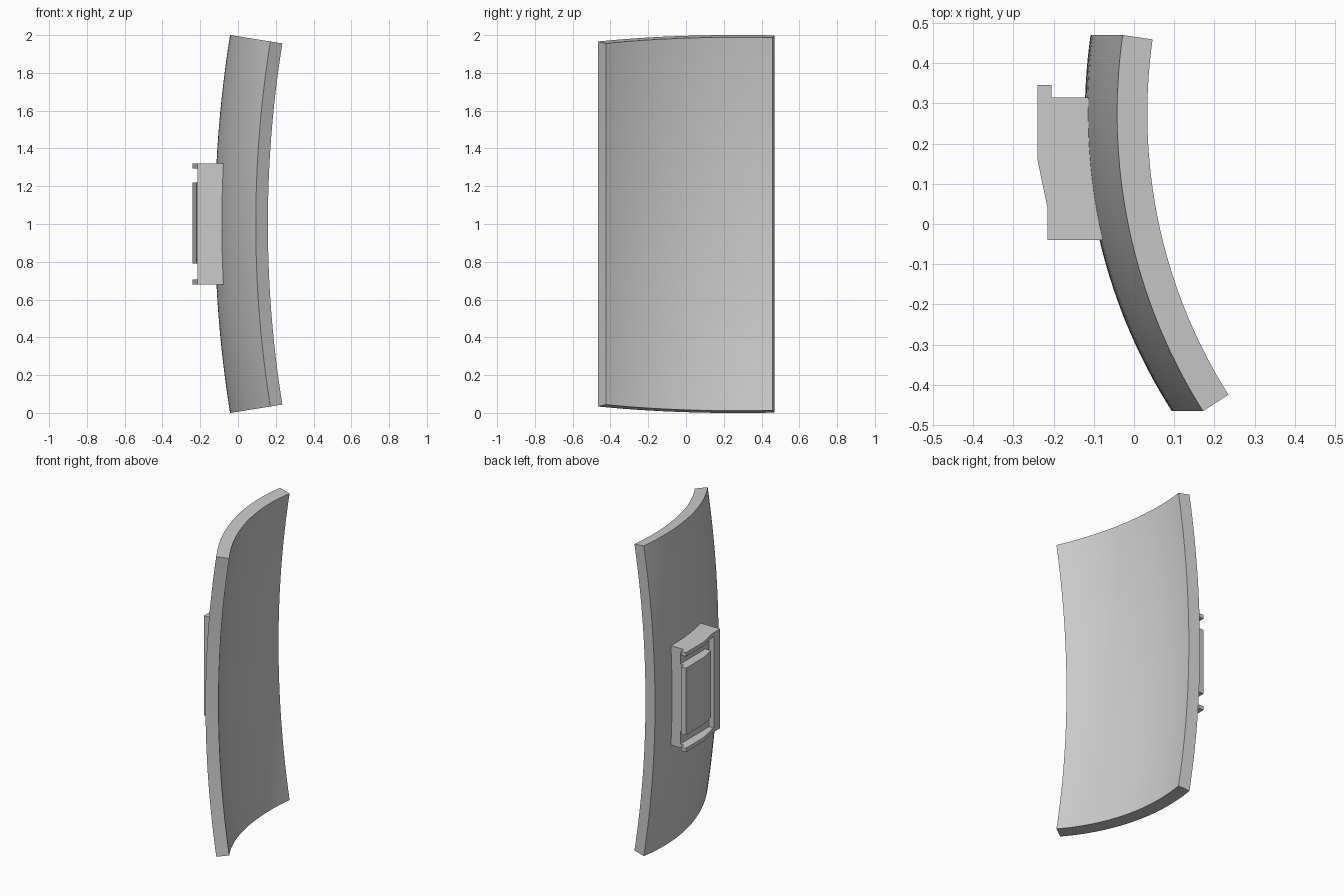
import bpy, bmesh
from math import sin, cos, radians

cube = bpy.data.objects.get("Cube")
if cube:
    bpy.data.objects.remove(cube)

grey = bpy.data.materials.new("plain grey")
grey.use_nodes = True
grey.diffuse_color = (0.6, 0.6, 0.6, 1)
grey.node_tree.nodes["Principled BSDF"].inputs["Base Color"].default_value = (0.6, 0.6, 0.6, 1)


def add_object(name, bm):
    bmesh.ops.recalc_face_normals(bm, faces=bm.faces[:])
    mesh = bpy.data.meshes.new(name)
    bm.to_mesh(mesh)
    bm.free()
    mesh.materials.append(grey)
    obj = bpy.data.objects.new(name, mesh)
    bpy.context.collection.objects.link(obj)
    return obj


def prism(name, profile, z0, z1):
    """Extrude a plan outline upwards from z0 to z1."""
    bm = bmesh.new()
    face = bm.faces.new([bm.verts.new((x, y, z0)) for x, y in profile])
    new = bmesh.ops.extrude_face_region(bm, geom=[face])["geom"]
    verts = [v for v in new if isinstance(v, bmesh.types.BMVert)]
    bmesh.ops.translate(bm, verts=verts, vec=(0, 0, z1 - z0))
    return add_object(name, bm)


# Curved panel: an arc-shaped plan section swept around a distant horizontal axis
ARC_X, ARC_Y, RADIUS, THICK = 1.25, 0.274, 1.372, 0.076
AXIS_X, HALF_SWEEP = 6.17, radians(9.15)
START, END = radians(-32.6), radians(8.2)
N = 32

section = []
for r, steps in ((RADIUS, range(N + 1)), (RADIUS - THICK, range(N, -1, -1))):
    for i in steps:
        a = START + (END - START) * i / N
        section.append((ARC_X - r * cos(a), ARC_Y + r * sin(a)))

bm = bmesh.new()
rings = []
for j in range(N + 1):
    t = HALF_SWEEP * (2 * j / N - 1)
    rings.append([bm.verts.new((AXIS_X - (AXIS_X - x) * cos(t), y, 1 + (AXIS_X - x) * sin(t)))
                  for x, y in section])
count = len(section)
for low, high in zip(rings, rings[1:]):
    for i in range(count):
        k = (i + 1) % count
        bm.faces.new((low[i], low[k], high[k], high[i]))
for ring in (rings[0], rings[-1]):
    for i in range(N):
        bm.faces.new((ring[i], ring[i + 1], ring[count - 2 - i], ring[count - 1 - i]))
panel = add_object("curved_panel", bm)
bpy.ops.object.select_all(action='DESELECT')
panel.select_set(True)
bpy.context.view_layer.objects.active = panel
bpy.ops.object.shade_smooth_by_angle(angle=radians(30))

# Mount plate on the convex side
INNER, FLOOR = -0.07, -0.18
BOTTOM, TOP, RAIL = 0.68, 1.32, 0.025
prism("mount_base", [(INNER, -0.04), (INNER, 0.315), (FLOOR, 0.315), (FLOOR, -0.04)], BOTTOM, TOP)

# End wall closing the recess
prism("mount_end_wall", [(FLOOR, -0.04), (FLOOR, 0.023), (-0.215, 0.023), (-0.215, -0.04)], BOTTOM, TOP)

# Hooked outline shared by the side rails and the centre block
hook = [(FLOOR, 0.315), (-0.205, 0.315), (-0.205, 0.345), (-0.24, 0.345), (-0.24, 0.16)]
rail = hook + [(-0.215, 0.04), (-0.215, 0.023), (FLOOR, 0.023)]
block = hook + [(-0.219, 0.06), (FLOOR, 0.06)]
prism("lower_rail", rail, BOTTOM, BOTTOM + RAIL)
prism("upper_rail", rail, TOP - RAIL, TOP)
prism("centre_block", block, 0.79, 1.22)
